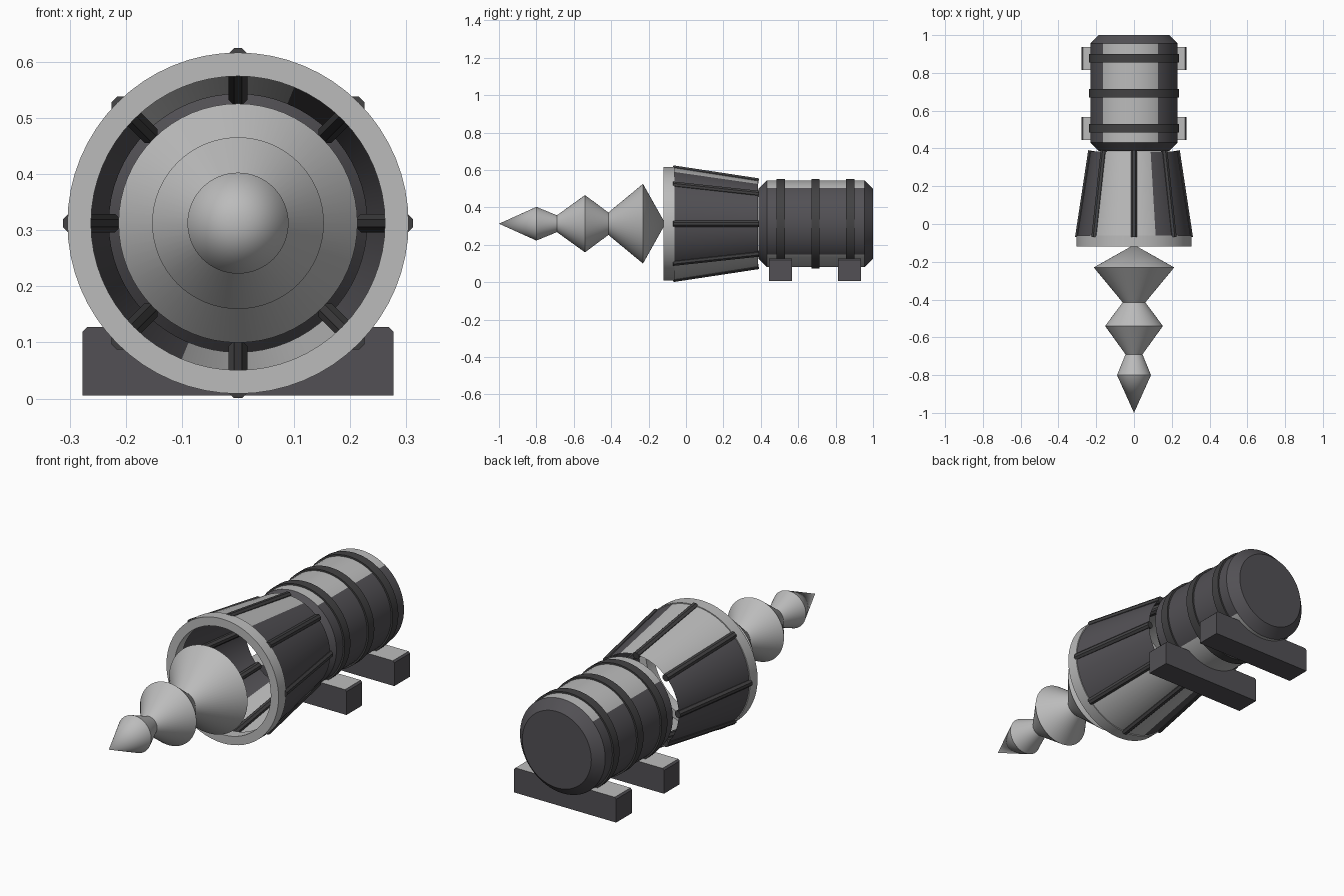
import bpy, bmesh
from math import sin, cos, pi, radians, degrees, atan2
from mathutils import Vector, Matrix

AXIS_Z = 0.3125
SIDES = 64

cube = bpy.data.objects.get("Cube")
if cube:
    bpy.data.objects.remove(cube, do_unlink=True)


def material(name, color):
    mat = bpy.data.materials.new(name)
    mat.use_nodes = True
    mat.diffuse_color = (*color, 1)
    bsdf = mat.node_tree.nodes["Principled BSDF"]
    bsdf.inputs["Base Color"].default_value = (*color, 1)
    bsdf.inputs["Roughness"].default_value = 0.6
    return mat


LIGHT = material("light grey", (0.5, 0.5, 0.5))
DARK = material("dark grey", (0.085, 0.081, 0.09))
TRIM = material("charcoal", (0.055, 0.054, 0.056))


def finish(bm, name, mats, rule=None):
    bmesh.ops.remove_doubles(bm, verts=bm.verts, dist=1e-5)
    bmesh.ops.recalc_face_normals(bm, faces=bm.faces)
    if rule:
        for f in bm.faces:
            f.material_index = rule(f)
    mesh = bpy.data.meshes.new(name)
    bm.to_mesh(mesh)
    bm.free()
    obj = bpy.data.objects.new(name, mesh)
    bpy.context.collection.objects.link(obj)
    for m in mats:
        mesh.materials.append(m)
    bpy.ops.object.select_all(action="DESELECT")
    obj.select_set(True)
    bpy.context.view_layer.objects.active = obj
    bpy.ops.object.shade_smooth_by_angle(angle=radians(25))
    return obj


def lathe(name, profile, mats, rule=None, closed=False):
    """Turn (y, radius) points around the long axis."""
    bm = bmesh.new()
    rings = []
    for y, r in profile:
        angles = [2 * pi * i / SIDES for i in range(SIDES)]
        rings.append([bm.verts.new((r * sin(a), y, AXIS_Z + r * cos(a))) for a in angles])
    pairs = list(zip(rings, rings[1:]))
    if closed:
        pairs.append((rings[-1], rings[0]))
    for a, b in pairs:
        for i in range(SIDES):
            j = (i + 1) % SIDES
            bm.faces.new((a[i], a[j], b[j], b[i]))
    return finish(bm, name, mats, rule)


def panel_rule(low, high, y_min=-9, y_max=9):
    """Light panel on top, repeated underneath by a half turn; dark elsewhere."""
    def rule(face):
        c = face.calc_center_median()
        angle = degrees(atan2(c.x, c.z - AXIS_Z))
        angle = (angle + 90) % 180 - 90
        return 0 if low < angle < high and y_min < c.y < y_max else 1
    return rule


# Stepped drill: three double cones
lathe("drill", [(-1, 0), (-0.8, 0.09), (-0.69, 0.045), (-0.54, 0.153),
                (-0.415, 0.06), (-0.23, 0.213), (-0.11, 0)], [LIGHT])

# Flared open shroud with its front ring
lathe("shroud", [(-0.065, 0.3), (0.385, 0.23)], [LIGHT, DARK], panel_rule(-45, 24))
lathe("front_ring", [(-0.12, 0.304), (-0.062, 0.304), (-0.062, 0.262), (-0.12, 0.262)],
      [LIGHT], closed=True)

# Octagonal ribs along the shroud
for i in range(8):
    start, end = Vector((0, -0.07, 0.2955)), Vector((0, 0.388, 0.226))
    along = end - start
    bm = bmesh.new()
    bmesh.ops.create_cone(bm, cap_ends=True, segments=8, radius1=0.018, radius2=0.018,
                          depth=along.length)
    place = (Matrix.Translation((0, 0, AXIS_Z)) @ Matrix.Rotation(i * pi / 4, 4, "Y")
             @ Matrix.Translation((start + end) / 2)
             @ along.to_track_quat("Z", "X").to_matrix().to_4x4()
             @ Matrix.Rotation(pi / 8, 4, "Z"))
    bm.transform(place)
    finish(bm, f"shroud_rib_{i + 1}", [TRIM])

# Motor drum with chamfered ends
lathe("drum", [(0.387, 0), (0.387, 0.187), (0.432, 0.231), (0.955, 0.231), (1, 0.187), (1, 0)],
      [LIGHT, DARK], panel_rule(-45, 32, 0.44, 0.95))

# Bands around the drum
for i, y in enumerate((0.507, 0.692, 0.878)):
    h = 0.022
    lathe(f"drum_band_{i + 1}", [(y - h, 0.22), (y - h, 0.239), (y + h, 0.239), (y + h, 0.22)],
          [TRIM], closed=True)

# Support feet under the drum
for name, y in (("front_foot", 0.505), ("rear_foot", 0.875)):
    bm = bmesh.new()
    bmesh.ops.create_cube(bm, size=1)
    bm.transform(Matrix.Translation((0, y, 0.066)) @ Matrix.Diagonal((0.554, 0.122, 0.122, 1)))
    edges = [e for e in bm.edges if all(v.co.z > 0.1 for v in e.verts)
             and abs(e.verts[0].co.x - e.verts[1].co.x) < 0.01]
    bmesh.ops.bevel(bm, geom=edges, offset=0.008, segments=1, affect="EDGES")
    finish(bm, name, [LIGHT, DARK], lambda f: 0 if f.normal.z > 0.9 else 1)
